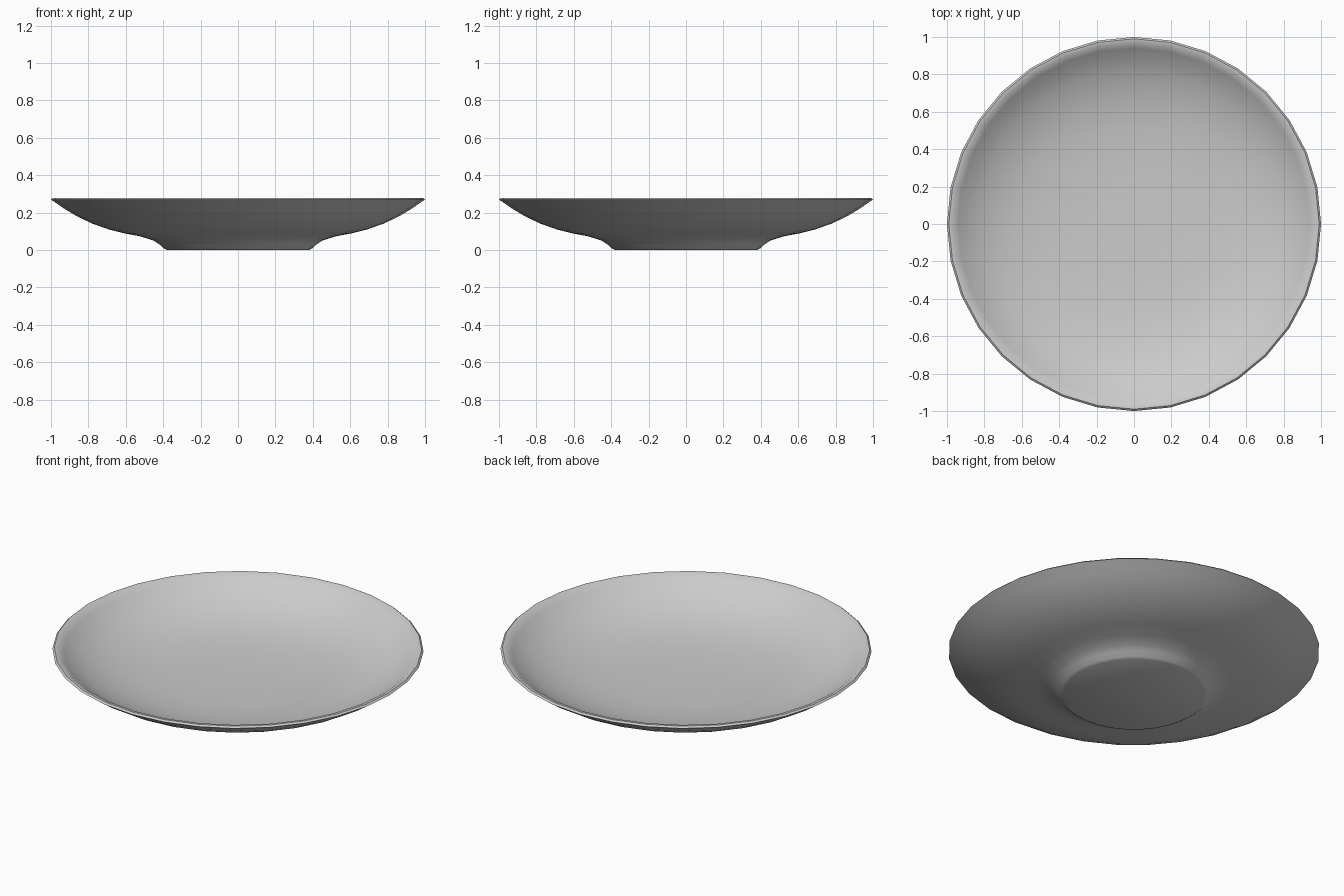
import bpy, bmesh, math

if "Cube" in bpy.data.objects:
    bpy.data.objects.remove(bpy.data.objects["Cube"])

SIDES = 32

# Half section of the dish: foot, outer wall, rounded lip, inner wall, floor
profile = [
    (0.38, 0.0), (0.395, 0.008), (0.42, 0.03), (0.45, 0.05), (0.52, 0.073),
    (0.61, 0.09), (0.69, 0.11), (0.78, 0.142), (0.86, 0.18), (0.93, 0.222),
    (0.98, 0.257), (1.0, 0.27), (0.99, 0.279), (0.97, 0.277),
    (0.94, 0.254), (0.89, 0.217), (0.82, 0.18), (0.73, 0.145),
    (0.63, 0.119), (0.52, 0.102), (0.38, 0.09), (0.2, 0.085),
]

bm = bmesh.new()
rings = []
for r, z in profile:
    rings.append([bm.verts.new((r * math.cos(2 * math.pi * i / SIDES),
                                r * math.sin(2 * math.pi * i / SIDES), z))
                  for i in range(SIDES)])

# Skin between neighbouring rings
for a, b in zip(rings, rings[1:]):
    for i in range(SIDES):
        j = (i + 1) % SIDES
        bm.faces.new((a[i], a[j], b[j], b[i]))

# Flat underside and dish floor
bm.faces.new(rings[0][::-1])
bm.faces.new(rings[-1])
bmesh.ops.recalc_face_normals(bm, faces=bm.faces)

mesh = bpy.data.meshes.new("plate")
bm.to_mesh(mesh)
bm.free()
plate = bpy.data.objects.new("plate", mesh)
bpy.context.collection.objects.link(plate)

# Smooth shading with a crisp rim and foot edge
bpy.context.view_layer.objects.active = plate
plate.select_set(True)
bpy.ops.object.shade_smooth_by_angle(angle=math.radians(35))
